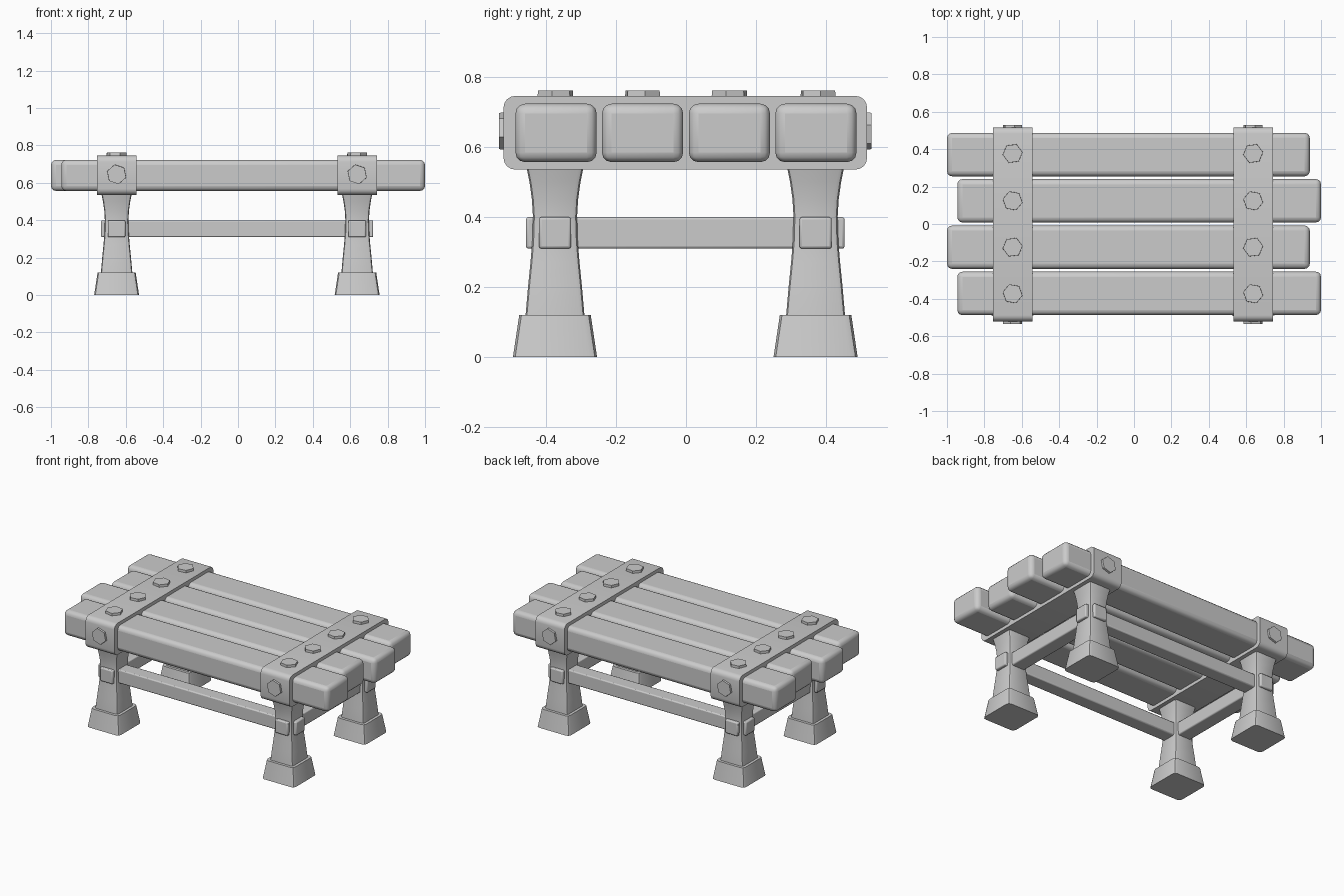
import bpy, bmesh, math
from mathutils import Matrix

if "Cube" in bpy.data.objects:
    bpy.data.objects.remove(bpy.data.objects["Cube"])

CX, CY = -0.006, -0.002          # centre of the frame under the planks
LX, LY = 0.643, 0.372            # leg spacing from that centre


def finish(bm, name, bevel=0, segments=2, angle=30):
    bmesh.ops.recalc_face_normals(bm, faces=bm.faces)
    mesh = bpy.data.meshes.new(name)
    bm.to_mesh(mesh)
    bm.free()
    obj = bpy.data.objects.new(name, mesh)
    bpy.context.collection.objects.link(obj)
    if bevel:
        mod = obj.modifiers.new("bevel", 'BEVEL')
        mod.width = bevel
        mod.segments = segments
    bpy.ops.object.select_all(action='DESELECT')
    obj.select_set(True)
    bpy.context.view_layer.objects.active = obj
    bpy.ops.object.shade_smooth_by_angle(angle=math.radians(angle))
    return obj


def box(name, lo, hi, bevel=0, segments=2):
    bm = bmesh.new()
    bmesh.ops.create_cube(bm, size=1)
    for v in bm.verts:
        v.co = [(a + b) / 2 + c * (b - a) for a, b, c in zip(lo, hi, v.co)]
    return finish(bm, name, bevel, segments)


def loft(name, x, y, profile, corner):
    """Square column with cut corners; profile is (z, half width)."""
    bm = bmesh.new()
    rings = []
    for z, h in profile:
        k, m = h - corner, h - corner * 0.29
        pts = []
        for q in range(4):
            c, s = [(1, 0), (0, 1), (-1, 0), (0, -1)][q]
            for px, py in ((h, k), (m, m), (k, h)):
                pts.append((x + px * c - py * s, y + px * s + py * c, z))
        rings.append([bm.verts.new(p) for p in pts])
    n = len(rings[0])
    for a, b in zip(rings, rings[1:]):
        for i in range(n):
            j = (i + 1) % n
            bm.faces.new((a[i], a[j], b[j], b[i]))
    bm.faces.new(rings[0][::-1])
    bm.faces.new(rings[-1])
    return finish(bm, name, angle=35)


def bolt(name, loc, rot, spin):
    bm = bmesh.new()
    mat = Matrix.Translation(loc) @ rot @ Matrix.Rotation(spin, 4, 'Z')
    bmesh.ops.create_cone(bm, cap_ends=True, segments=6, radius1=0.055,
                          radius2=0.053, depth=0.04, matrix=mat)
    return finish(bm, name)


# Four staggered planks
for i, y in enumerate((-0.371, -0.124, 0.124, 0.371)):
    x0, x1 = ((-0.945, 1.0), (-1.0, 0.94))[i % 2]
    box(f"plank_{i + 1}", (x0, y - 0.116, 0.556), (x1, y + 0.116, 0.723), 0.028, 3)

for sx in (-1, 1):
    x = CX + sx * LX
    side = "left" if sx < 0 else "right"

    # Metal band around the planks, rounded only along its length
    bm = bmesh.new()
    bmesh.ops.create_cube(bm, size=1)
    for v in bm.verts:
        v.co = (x + v.co.x * 0.212, CY + v.co.y * 1.038, 0.64 + v.co.z * 0.21)
    edges = [e for e in bm.edges if abs(e.verts[0].co.x - e.verts[1].co.x) > 0.1]
    bmesh.ops.bevel(bm, geom=edges, offset=0.033, segments=4, profile=0.5, affect='EDGES')
    finish(bm, f"{side}_band")

    # Hexagonal bolts on the top and both ends of the band
    for i, y in enumerate((-0.373, -0.124, 0.124, 0.377)):
        bolt(f"{side}_top_bolt_{i + 1}", (x, y, 0.741), Matrix.Identity(4), 0.35 + 0.3 * (i % 2))
    for sy in (-1, 1):
        bolt(f"{side}_end_bolt_{'front' if sy < 0 else 'back'}",
             (x, CY + sy * 0.512, 0.645), Matrix.Rotation(-sy * math.pi / 2, 4, 'X'), 0.2)

    # Waisted legs with flared feet
    for sy in (-1, 1):
        y = CY + sy * LY
        tag = f"{'front' if sy < 0 else 'back'}_{side}"
        loft(f"{tag}_leg", x, y, [(0.1, 0.085), (0.12, 0.084), (0.2, 0.077), (0.27, 0.070),
                                  (0.33, 0.065), (0.40, 0.063), (0.45, 0.066),
                                  (0.50, 0.073), (0.56, 0.085)], 0.014)
        loft(f"{tag}_foot", x, y, [(0, 0.12), (0.12, 0.102)], 0.022)

    # Cross rail through the front and back legs
    box(f"{side}_rail", (x - 0.047, CY - 0.455, 0.309), (x + 0.047, CY + 0.455, 0.399), 0.007)

# Long rails through the left and right legs
for sy in (-1, 1):
    y = CY + sy * LY
    box("front_rail" if sy < 0 else "back_rail",
        (CX - 0.727, y - 0.046, 0.309), (CX + 0.729, y + 0.046, 0.399), 0.007)
